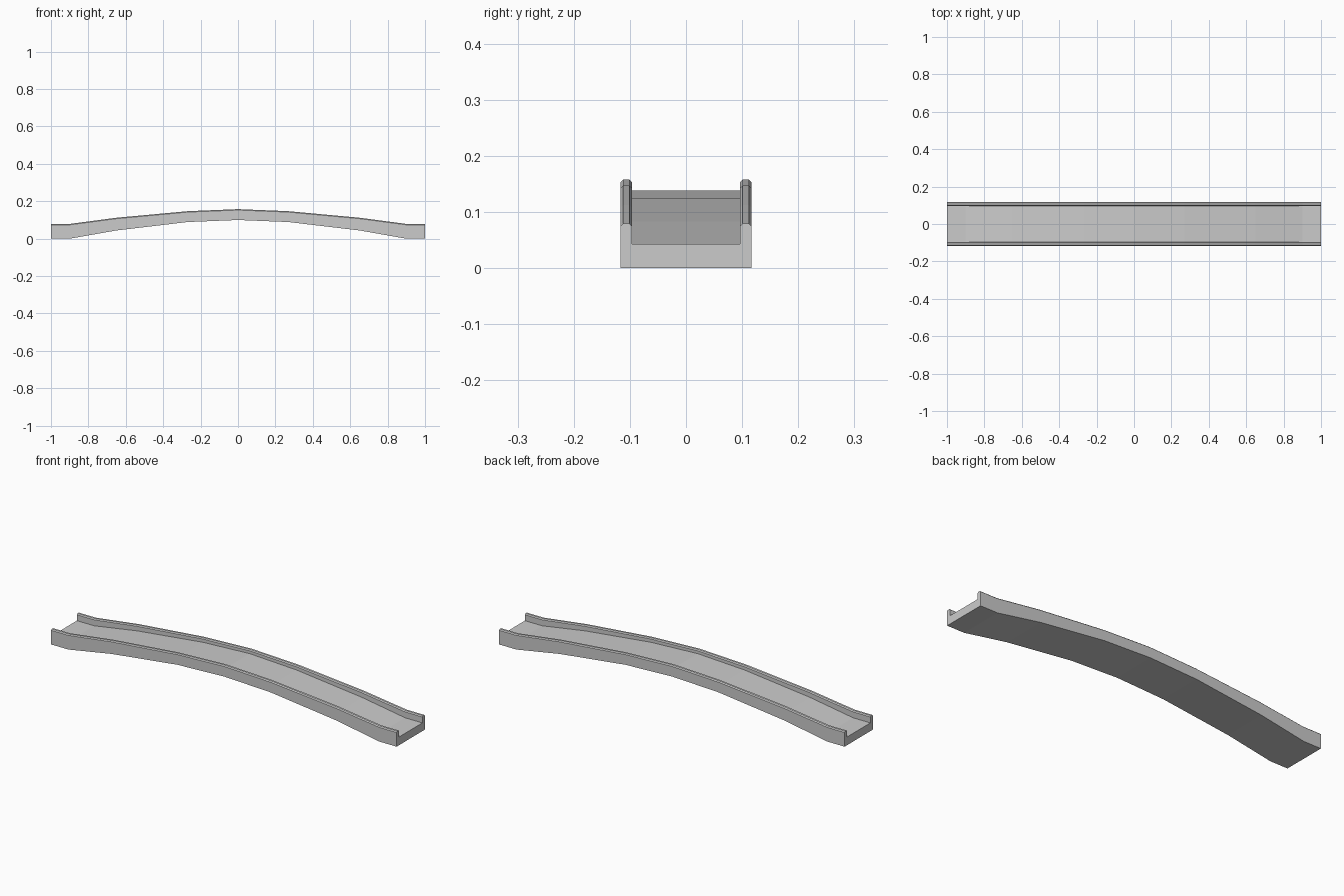
import bpy, bmesh

if "Cube" in bpy.data.objects:
    bpy.data.objects.remove(bpy.data.objects["Cube"])

# Stations along half the span: x, underside z, deck z, rail top z
half = [
    (0.0, 0.100, 0.138, 0.158),
    (0.27, 0.089, 0.125, 0.147),
    (0.65, 0.044, 0.083, 0.112),
    (0.90, 0.0, 0.043, 0.079),
    (1.0, 0.0, 0.043, 0.079),
]
stations = [(-x, b, d, t) for x, b, d, t in reversed(half[1:])] + half

OUT, INN, CH = 0.117, 0.096, 0.005


def section(bottom, deck, top):
    """Channel cross-section: deck with a bevelled kerb on both sides."""
    right = [
        (OUT, bottom), (OUT, top - CH), (OUT - CH, top),
        (INN + CH, top), (INN, top - CH), (INN, deck),
    ]
    return right + [(-y, z) for y, z in reversed(right)]


def loft(name, rows):
    bm = bmesh.new()
    rings = [[bm.verts.new((x, y, z)) for y, z in section(b, d, t)]
             for x, b, d, t in rows]
    n = len(rings[0])
    for a, c in zip(rings, rings[1:]):
        for i in range(n):
            j = (i + 1) % n
            bm.faces.new((a[i], a[j], c[j], c[i]))
    # End caps
    bm.faces.new(rings[0])
    bm.faces.new(rings[-1])
    bmesh.ops.recalc_face_normals(bm, faces=bm.faces)
    mesh = bpy.data.meshes.new(name)
    bm.to_mesh(mesh)
    bm.free()
    obj = bpy.data.objects.new(name, mesh)
    bpy.context.collection.objects.link(obj)
    return obj


# Arched bridge deck with raised side kerbs
loft("arched_bridge_span", stations)
